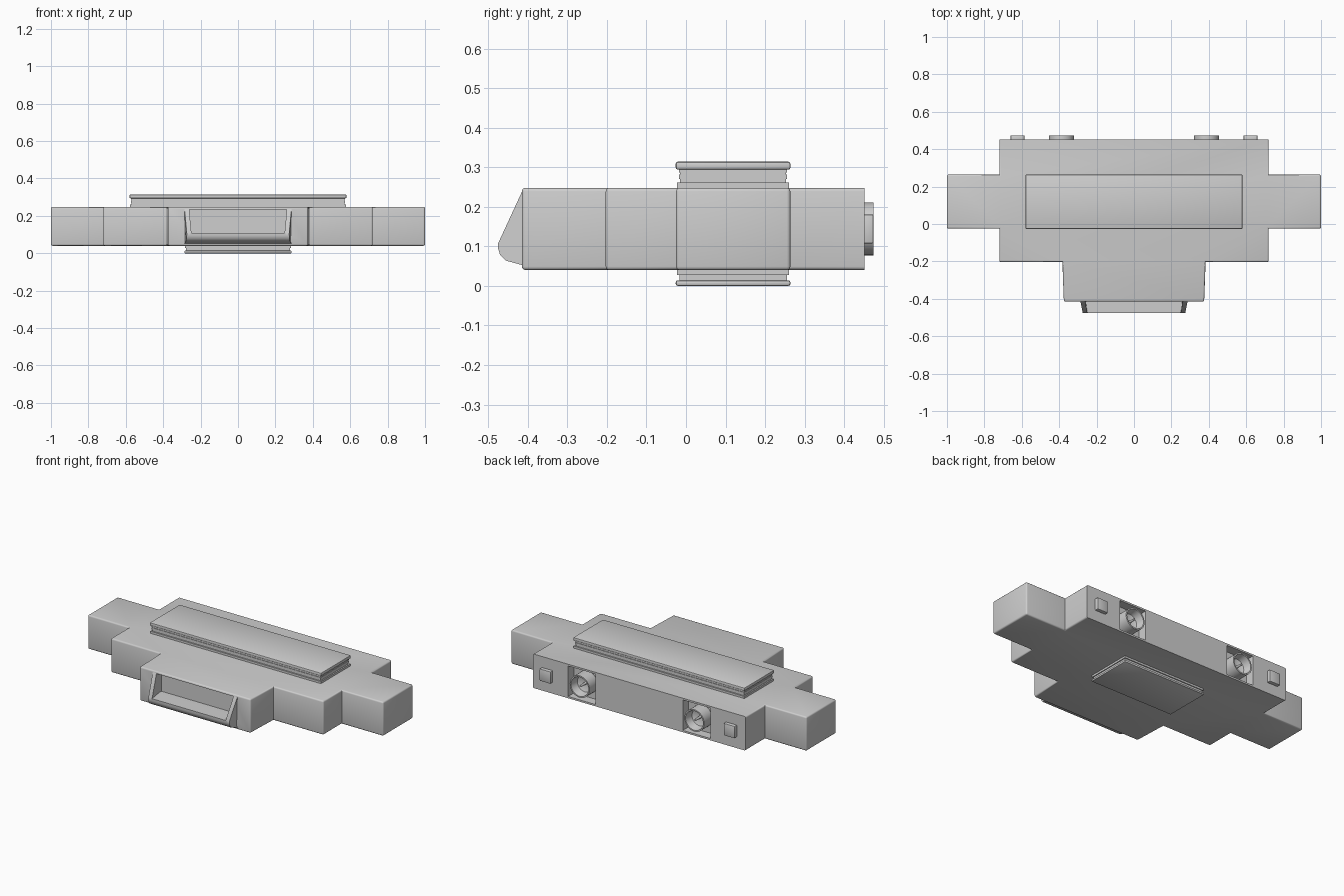
import bpy, bmesh, math
from mathutils import Matrix, Vector

if "Cube" in bpy.data.objects:
    bpy.data.objects.remove(bpy.data.objects["Cube"])

grey = bpy.data.materials.new("light_grey")
grey.diffuse_color = (0.62, 0.62, 0.62, 1)
grey.use_nodes = True
grey.node_tree.nodes["Principled BSDF"].inputs["Base Color"].default_value = grey.diffuse_color


def finish(name, bm, smooth=True):
    bmesh.ops.recalc_face_normals(bm, faces=bm.faces)
    mesh = bpy.data.meshes.new(name)
    bm.to_mesh(mesh)
    bm.free()
    ob = bpy.data.objects.new(name, mesh)
    bpy.context.collection.objects.link(ob)
    mesh.materials.append(grey)
    select(ob)
    if smooth:
        bpy.ops.object.shade_smooth_by_angle(angle=math.radians(35))
    return ob


def select(ob):
    bpy.ops.object.select_all(action='DESELECT')
    ob.select_set(True)
    bpy.context.view_layer.objects.active = ob


def prism(points, direction):
    """Closed outline of 3D points pushed along a direction."""
    bm = bmesh.new()
    face = bm.faces.new([bm.verts.new(p) for p in points])
    new = bmesh.ops.extrude_face_region(bm, geom=[face])['geom']
    bmesh.ops.translate(bm, vec=Vector(direction),
                        verts=[v for v in new if isinstance(v, bmesh.types.BMVert)])
    return bm


def box(name, lo, hi, bevel=0.0):
    bm = bmesh.new()
    lo, hi = Vector(lo), Vector(hi)
    bmesh.ops.create_cube(bm, size=1, matrix=Matrix.Translation((lo + hi) / 2)
                          @ Matrix.Diagonal((*(hi - lo), 1)))
    if bevel:
        bmesh.ops.bevel(bm, geom=bm.edges[:], offset=bevel, segments=2,
                        profile=0.5, affect='EDGES')
    return finish(name, bm, bevel > 0)


def apply(ob, mod):
    select(ob)
    bpy.ops.object.modifier_apply(modifier=mod.name)


def cut(ob, lo, hi):
    cutter = box("cutter", lo, hi)
    cutter.hide_render = True
    mod = ob.modifiers.new("cut", 'BOOLEAN')
    mod.object, mod.operation, mod.solver = cutter, 'DIFFERENCE', 'EXACT'
    apply(ob, mod)
    bpy.data.objects.remove(cutter)


# Stepped main body, mirrored outline with softened edges (back face stays crisp)
right = [(0.375, -0.415), (0.383, -0.203), (0.72, -0.203), (0.72, -0.025),
         (1.0, -0.025), (1.0, 0.264), (0.72, 0.264), (0.72, 0.452)]
outline = right + [(-x, y) for x, y in reversed(right)]
bm = prism([(x, y, 0.04) for x, y in outline], (0, 0, 0.208))
bm.normal_update()
bmesh.ops.recalc_face_normals(bm, faces=bm.faces)
soft = [e for e in bm.edges if e.calc_face_angle_signed() > 0.5
        and min(v.co.y for v in e.verts) < 0.44]
bmesh.ops.bevel(bm, geom=soft, offset=0.009, segments=3, profile=0.5, affect='EDGES')
body = finish("main_body", bm)

# Recesses: front tray opening and two square rear sockets
MID_Z, SOCKET_X = 0.144, 0.388
cut(body, (-0.262, -0.5, 0.108), (0.262, -0.365, 0.235))
for s in (-1, 1):
    cx = s * SOCKET_X
    cut(body, (cx - 0.093, 0.395, MID_Z - 0.093), (cx + 0.093, 0.6, MID_Z + 0.093))
select(body)
bpy.ops.object.shade_smooth_by_angle(angle=math.radians(35))


# Layered top and bottom plates: (start height, end height, inset)
def plate(name, half_x, base, sign, layers):
    for i, (a, b, inset) in enumerate(layers):
        z0, z1 = sorted((base + sign * a, base + sign * b))
        box(f"{name}_layer_{i + 1}",
            (-half_x + inset, -0.026 + inset, z0), (half_x - inset, 0.264 - inset, z1),
            0.005 if inset == 0 else 0)


plate("top_plate", 0.58, 0.248, 1,
      [(-0.01, 0.013, 0.003), (0.013, 0.022, 0.011), (0.022, 0.034, 0.008),
       (0.034, 0.039, 0.011), (0.039, 0.048, 0.008), (0.046, 0.066, 0)])
plate("bottom_plate", 0.287, 0.04, -1,
      [(-0.01, 0.012, 0.003), (0.012, 0.028, 0.009), (0.026, 0.04, 0)])


# Front tray: shelf with rounded lip between two sloping cheeks
def tray_part(name, profile, x0, x1):
    bm = prism([(x0, y, z) for y, z in profile], (x1 - x0, 0, 0))
    for v in bm.verts:
        narrow = 0.2 * max(0, -0.41 - v.co.y)
        v.co.x -= math.copysign(narrow, v.co.x)
    return finish(name, bm)


lip = [(-0.475, 0.108), (-0.475, 0.094), (-0.47, 0.078), (-0.456, 0.064), (-0.412, 0.052)]
tray_part("tray_shelf", [(-0.37, 0.109)] + [(-0.412, 0.109)] + lip + [(-0.37, 0.052)],
          -0.27, 0.27)
for s, side in ((-1, "left"), (1, "right")):
    tray_part(f"tray_cheek_{side}", [(-0.37, 0.236), (-0.414, 0.24)] + lip + [(-0.37, 0.052)],
              s * 0.262, s * 0.287)


# Rear connectors: turned cup with a pin, and a square button further out
def cup(name, cx):
    profile = [(0.067, 0.393), (0.067, 0.474), (0.059, 0.474), (0.05, 0.425), (0.0, 0.405)]
    bm = bmesh.new()
    verts = [bm.verts.new((cx + r, y, MID_Z)) for r, y in profile]
    edges = [bm.edges.new(p) for p in zip(verts, verts[1:])]
    bmesh.ops.spin(bm, geom=verts + edges, cent=(cx, 0, MID_Z), axis=(0, 1, 0),
                   angle=math.tau, steps=32, use_duplicate=False)
    bmesh.ops.remove_doubles(bm, verts=bm.verts, dist=0.0005)
    return finish(name, bm)


for s, side in ((-1, "left"), (1, "right")):
    cx = s * SOCKET_X
    cup(f"connector_cup_{side}", cx)
    bm = bmesh.new()
    bmesh.ops.create_cone(bm, cap_ends=True, segments=12, radius1=0.008, radius2=0.006,
                          depth=0.06, matrix=Matrix.Translation((cx, 0.436, MID_Z))
                          @ Matrix.Rotation(-math.pi / 2, 4, 'X'))
    finish(f"connector_pin_{side}", bm)
    bx = s * 0.623
    box(f"square_button_{side}", (bx - 0.037, 0.44, MID_Z - 0.037),
        (bx + 0.037, 0.474, MID_Z + 0.037), 0.004)
